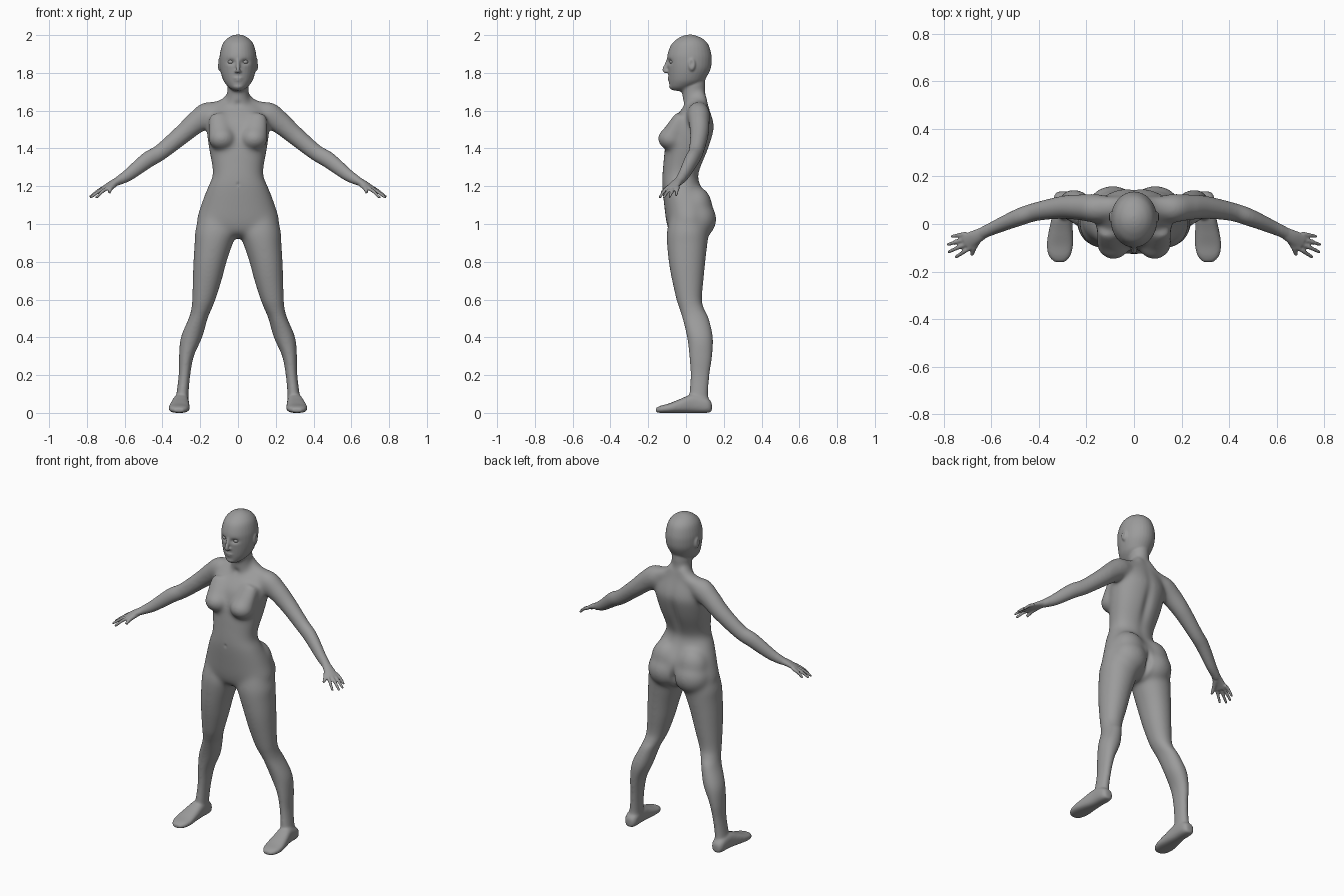
import bpy, bmesh
from math import sin, cos, pi, exp
from mathutils import Vector, Matrix

bm = bmesh.new()


def spline(rows, steps=5):
    """Catmull-Rom interpolation of rows of numbers."""
    out = []
    for i in range(len(rows) - 1):
        p0, p1 = rows[max(i - 1, 0)], rows[i]
        p2, p3 = rows[i + 1], rows[min(i + 2, len(rows) - 1)]
        for k in range(steps):
            t = k / steps
            out.append([0.5 * (2 * b + (c - a) * t + (2 * a - 5 * b + 4 * c - d) * t * t
                        + (3 * b - a - 3 * c + d) * t ** 3) for a, b, c, d in zip(p0, p1, p2, p3)])
    return out + [list(rows[-1])]


def loft(rings, axis=None, power=2.0, mirror=True, n=32):
    """Closed tube through rings (x, y, z, half width, half depth)."""
    rings = spline(rings)
    pts = [Vector(r[:3]) for r in rings]
    for s in ((1, -1) if mirror else (1,)):
        loops = []
        for i, (p, r) in enumerate(zip(pts, rings)):
            if axis == 'Z':
                a, b = Vector((1, 0, 0)), Vector((0, 1, 0))
            elif axis == 'Y':
                a, b = Vector((1, 0, 0)), Vector((0, 0, 1))
            else:
                t = (pts[min(i + 1, len(pts) - 1)] - pts[max(i - 1, 0)]).normalized()
                a = Vector((0, 0, 1)).cross(t).normalized()
                b = t.cross(a)
            loop = []
            for k in range(n):
                c, d = cos(2 * pi * k / n), sin(2 * pi * k / n)
                u = abs(c) ** (2 / power) * (1 if c >= 0 else -1)
                v = abs(d) ** (2 / power) * (1 if d >= 0 else -1)
                q = p + a * u * r[3] + b * v * r[4]
                loop.append(bm.verts.new((q.x * s, q.y, q.z)))
            loops.append(loop)
        for l0, l1 in zip(loops, loops[1:]):
            for k in range(n):
                m = (k + 1) % n
                bm.faces.new((l0[k], l0[m], l1[m], l1[k]))
        bm.faces.new(loops[0])
        bm.faces.new(loops[-1])


def ball(center, radii, mirror=True, target=None):
    for s in ((1, -1) if mirror else (1,)):
        c = Vector((center[0] * s, center[1], center[2]))
        bmesh.ops.create_uvsphere(target or bm, u_segments=24, v_segments=14, radius=1,
                                  matrix=Matrix.Translation(c) @ Matrix.Diagonal((*radii, 1)))


def level(z, x0, x1, y0, y1):
    """Horizontal ring from its extents."""
    return ((x0 + x1) / 2, (y0 + y1) / 2, z, (x1 - x0) / 2, (y1 - y0) / 2)


# torso: height, half width, front, back
torso = [(1.655, .07, .02, .11), (1.63, .115, 0, .118), (1.6, .15, -.03, .128), (1.55, .164, -.072, .145),
         (1.5, .167, -.092, .15), (1.4, .154, -.112, .122), (1.3, .136, -.122, .08), (1.25, .136, -.126, .066),
         (1.2, .158, -.126, .08), (1.1, .196, -.116, .13), (1.0, .216, -.102, .13),
         (.95, .14, -.08, .1), (.925, .06, -.03, .06)]
loft([level(z, -w, w, f, b) for z, w, f, b in torso], 'Z', 2.25, False)

# neck and trapezius
loft([level(z, -w, w, f, b) for z, w, f, b in
      [(1.6, .08, -.01, .115), (1.64, .068, -.017, .112), (1.68, .057, -.02, .104),
       (1.74, .055, -.02, .102), (1.8, .055, -.02, .102)]], 'Z', 2, False)
loft([(.02, .07, 1.672, .042, .042), (.08, .07, 1.622, .047, .038), (.17, .068, 1.597, .05, .047)])

# head
loft([level(z, -w, w, f, b) for z, w, f, b in
      [(2.002, .012, .01, .035), (1.996, .033, -.015, .055), (1.98, .06, -.046, .09), (1.95, .083, -.078, .118),
       (1.9, .096, -.097, .134), (1.86, .098, -.099, .136), (1.82, .095, -.096, .13),
       (1.78, .085, -.093, .11), (1.75, .072, -.09, .088), (1.72, .046, -.085, .04),
       (1.705, .022, -.074, .0)]], 'Z', 2, False)
loft([(0, -.093, 1.875, .01, .008), (0, -.103, 1.84, .01, .012), (0, -.114, 1.815, .012, .012),
      (0, -.1, 1.803, .014, .008)], None, 2, False)
ball((.01, -.099, 1.808), (.008, .01, .007))
ball((0, -.088, 1.772), (.026, .01, .005), False)
ball((0, -.086, 1.761), (.022, .01, .006), False)
ball((0, -.076, 1.727), (.026, .014, .016), False)
ball((.098, .03, 1.845), (.01, .02, .034))

# chest and seat
ball((.086, -.08, 1.452), (.073, .071, .062))
loft([(.1, -.015, 1.575, .055, .04), (.092, -.045, 1.52, .066, .05), (.087, -.07, 1.47, .07, .06)])
ball((.09, .062, 1.025), (.11, .1, .105))
ball((.085, .055, 1.09), (.1, .085, .11))

# arms
loft([(.12, .065, 1.58, .055, .055), (.16, .066, 1.58, .062, .068), (.22, .07, 1.537, .056, .06),
      (.30, .07, 1.47, .048, .05), (.41, .052, 1.38, .039, .043), (.48, .03, 1.338, .037, .043),
      (.58, -.012, 1.26, .029, .033), (.645, -.042, 1.222, .024, .021)])

# hands
loft([(.63, -.035, 1.23, .024, .022), (.67, -.057, 1.211, .031, .017), (.71, -.077, 1.187, .037, .012)])
tips = [(.748, -.138, 1.142), (.779, -.117, 1.141), (.781, -.086, 1.145), (.764, -.052, 1.153)]
for i, tip in enumerate(tips):
    k = (i - 1.5) * .02
    base = Vector((.695 + k * .4, -.068 + k * .9, 1.194))
    tip = Vector(tip)
    mid = (base + tip) / 2 + Vector((0, 0, .006))
    loft([(*base, .01, .011), (*mid, .0092, .0095), (*tip, .0075, .0075)], n=12)
    ball(tip, (.0075, .0075, .0075))
loft([(.65, -.055, 1.212, .016, .015), (.672, -.098, 1.19, .012, .013), (.682, -.13, 1.166, .008, .009)], n=12)

# legs: height, inner, outer, front, back
legs = [(1.04, .03, .207, -.085, .11), (.96, .008, .227, -.102, .12), (.9, .026, .23, -.102, .115),
        (.8, .06, .236, -.092, .103), (.7, .088, .239, -.073, .092), (.6, .12, .242, -.05, .084),
        (.55, .14, .247, -.034, .096), (.5, .161, .261, -.018, .12), (.4, .19, .302, .006, .142),
        (.3, .234, .312, .018, .138), (.2, .253, .314, .024, .124), (.1, .262, .326, .018, .117),
        (.05, .262, .334, .01, .125)]
loft([level(*r) for r in legs], 'Z', 2.1)

# feet
loft([(.3, .137, .03, .022, .024), (.3, .112, .04, .038, .04), (.302, .04, .05, .042, .05),
      (.308, -.03, .037, .051, .037), (.312, -.09, .025, .056, .025), (.313, -.135, .019, .046, .019),
      (.312, -.16, .014, .024, .012)], 'Y', 2.6)

# fuse everything into one skin
bmesh.ops.recalc_face_normals(bm, faces=bm.faces)
mesh = bpy.data.meshes.new("body")
bm.to_mesh(mesh)
bm.free()
body = bpy.data.objects.new("body", mesh)
bpy.context.collection.objects.link(body)
bpy.context.view_layer.objects.active = body
body.select_set(True)
mod = body.modifiers.new("skin", 'REMESH')
mod.mode = 'VOXEL'
mod.voxel_size = .0055
bpy.ops.object.modifier_apply(modifier="skin")

# soften the joins: strongly on the trunk, lightly on limbs, hardly on face and hands
group = body.vertex_groups.new(name="soft")
for v in body.data.vertices:
    x, y, z = v.co
    x = abs(x)
    fade = min(max((.27 - x) / .08, 0), 1) * min(max((z - .72) / .12, 0), 1) * min(max((1.73 - z) / .06, 0), 1)
    low = .03 if x > .62 or z > 1.71 else .15
    group.add([v.index], low + (1 - low) * fade, 'REPLACE')
mod = body.modifiers.new("soften", 'SMOOTH')
mod.factor, mod.iterations, mod.vertex_group = .5, 120, "soft"
bpy.ops.object.modifier_apply(modifier="soften")

# carved details: centre, reach, depth
dents = [((0, .12, 1.38), (.028, .06, .17), .013),      # spine
         ((0, .13, 1.0), (.014, .08, .055), .022),      # seat cleft
         ((0, -.122, 1.21), (.008, .03, .01), .004),    # navel
         ((0, -.02, 1.635), (.02, .03, .018), .006)]    # throat
for s in (1, -1):
    dents += [((.038 * s, -.09, 1.858), (.02, .03, .013), .012),   # eye socket
              ((.105 * s, .03, 1.85), (.02, .009, .016), .006)]    # ear hollow
verts = body.data.vertices
normals = [v.normal.copy() for v in verts]
for c, r, depth in dents:
    for v, nrm in zip(verts, normals):
        d = sum(((v.co[i] - c[i]) / r[i]) ** 2 for i in range(3))
        if d < 5:
            v.co -= nrm * depth * exp(-d)
for v in verts:
    v.co.z = max(v.co.z, 0)
bpy.ops.object.shade_smooth()

# eyes
eye_bm = bmesh.new()
ball((.038, -.07, 1.858), (.016, .017, .012), True, eye_bm)
eye_mesh = bpy.data.meshes.new("eyes")
eye_bm.to_mesh(eye_mesh)
eye_bm.free()
eye_mesh.shade_smooth()
bpy.context.collection.objects.link(bpy.data.objects.new("eyes", eye_mesh))

# dark grey skin
grey = bpy.data.materials.new("dark_grey")
grey.diffuse_color = (.33, .33, .33, 1)
for m in (body.data, eye_mesh):
    m.materials.clear()
    m.materials.append(grey)
